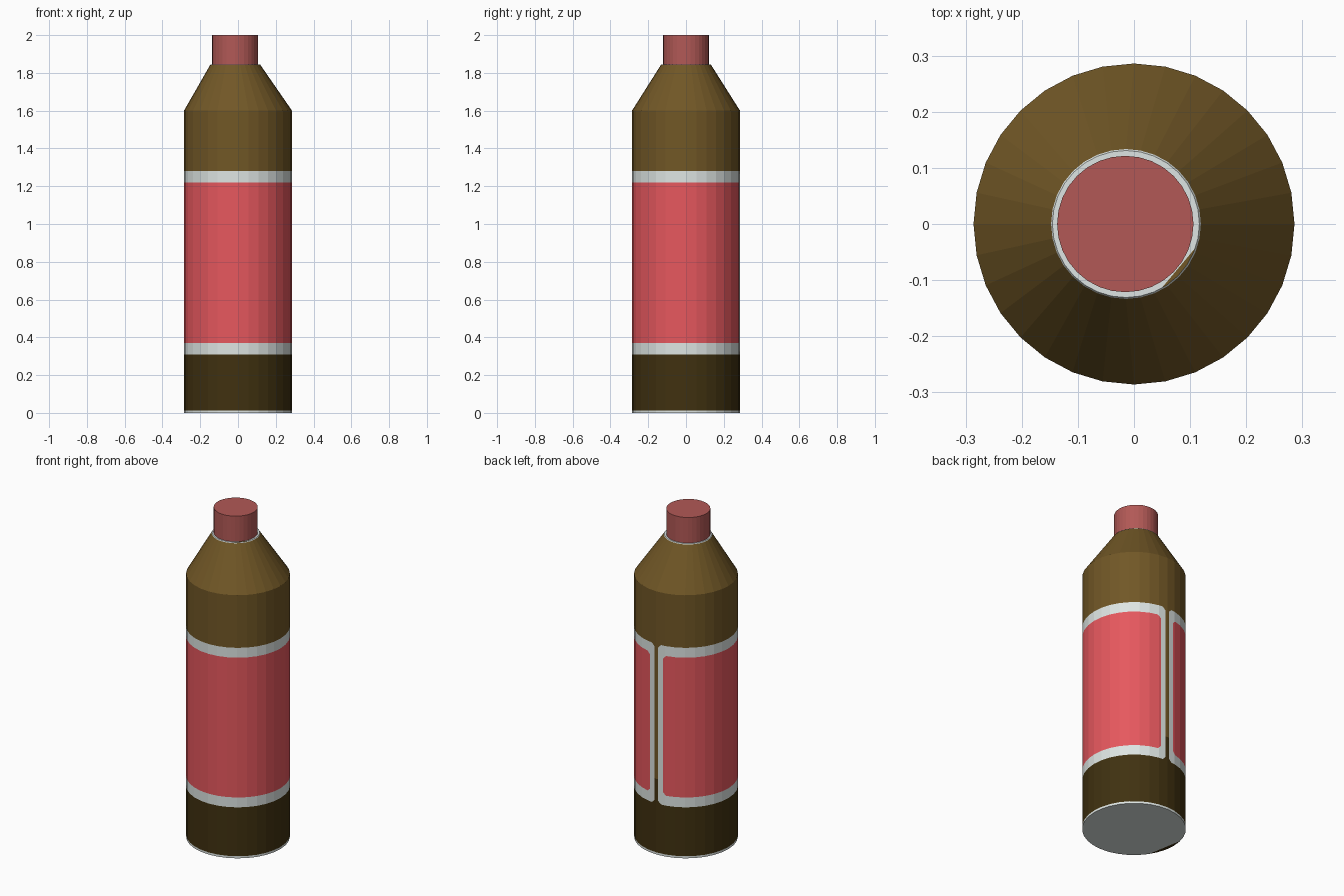
import bpy, bmesh, math
from mathutils import Vector

if "Cube" in bpy.data.objects:
    bpy.data.objects.remove(bpy.data.objects["Cube"])

N = 32
R, R_TOP, R_CAP = 0.286, 0.131, 0.1215
Z_SH, Z_NECK, Z_TOP = 1.6, 1.845, 2.0
OFF = -0.0145                                  # neck leans slightly to -x
LAB_LO, LAB_HI, BORDER_Z = 0.31, 1.28, 0.06    # label height range, white border
GAP, BORDER_X, CH = 0.0125, 0.031, 0.018       # back seam half-gap, side border, corner cut
Z_DARK, Z_RIM = 0.46, 0.013


def material(name, rgb):
    lin = [((c / 255 + 0.055) / 1.055) ** 2.4 for c in rgb]
    m = bpy.data.materials.new(name)
    m.diffuse_color = (*lin, 1)
    m.use_nodes = True
    m.node_tree.nodes["Principled BSDF"].inputs["Base Color"].default_value = m.diffuse_color
    return m


mats = [material("brown", (113, 87, 38)), material("dark_brown", (64, 49, 16)),
        material("white", (222, 229, 227)), material("label_red", (230, 88, 94)),
        material("cap_red", (178, 89, 86))]
BROWN, DARK, WHITE, RED, CAP = range(5)


def lathe(rings):
    """Closed stack of N-sided rings given as (radius, z, x centre)."""
    bm = bmesh.new()
    loops = [[bm.verts.new((x + r * math.cos(2 * math.pi * i / N),
                            r * math.sin(2 * math.pi * i / N), z)) for i in range(N)]
             for r, z, x in rings]
    for a, b in zip(loops, loops[1:]):
        for i in range(N):
            j = (i + 1) % N
            bm.faces.new((a[i], a[j], b[j], b[i]))
    bm.faces.new(loops[0][::-1])
    bm.faces.new(loops[-1])
    bm.normal_update()
    return bm


def cut(bm, co, no, test=lambda f: True):
    faces = [f for f in bm.faces if test(f)]
    geom = list({e for f in faces for e in f.edges} | {v for f in faces for v in f.verts}) + faces
    bmesh.ops.bisect_plane(bm, geom=geom, dist=1e-5, plane_co=co, plane_no=no)


def finish(bm, name):
    bm.normal_update()
    me = bpy.data.meshes.new(name)
    for m in mats:
        me.materials.append(m)
    bm.to_mesh(me)
    bm.free()
    bpy.context.collection.objects.link(bpy.data.objects.new(name, me))


def direction(deg):
    return Vector((math.cos(math.radians(deg)), math.sin(math.radians(deg)), 0))


# bottle body with leaning shoulder
bm = lathe([(R, 0, 0), (R, Z_SH, 0), (R_TOP, Z_NECK, OFF)])
bot_dir, bot_d = direction(190), R * math.cos(math.radians(23))
top_dir, top_d = direction(-40), R_TOP * math.cos(math.radians(21))
top_c = Vector((OFF, 0, 0))
cut(bm, bot_dir * bot_d, bot_dir, lambda f: f.normal.z < -0.9)
cut(bm, top_c + top_dir * top_d, top_dir, lambda f: f.normal.z > 0.9)

# colour boundaries by height
side = lambda f: abs(f.normal.z) < 0.9
for z in (Z_RIM, LAB_LO, LAB_LO + BORDER_Z, Z_DARK, LAB_HI - BORDER_Z, LAB_HI, Z_NECK - 0.004):
    cut(bm, (0, 0, z), (0, 0, 1), side)


# label edges and clipped corners along the back seam
def seam(f):
    c = f.calc_center_median()
    return side(f) and c.y > 0 and abs(c.x) < 0.09 and LAB_LO < c.z < LAB_HI


for s in (-1, 1):
    for inset_x, inset_z in ((GAP, 0), (GAP + BORDER_X, BORDER_Z)):
        cut(bm, (s * inset_x, 0, 0), (1, 0, 0), seam)
        for z, t in ((LAB_LO + inset_z, 1), (LAB_HI - inset_z, -1)):
            cut(bm, (s * (inset_x + CH), 0, z), (s, 0, t),
                lambda f: seam(f) and f.calc_center_median().x * s > 0)


def in_label(c, inset_x, inset_z):
    dx = abs(c.x) - inset_x if c.y > 0 else 1
    dz = min(c.z - LAB_LO, LAB_HI - c.z) - inset_z
    return dx > 0 and dz > 0 and dx + dz > CH


bm.normal_update()
for f in bm.faces:
    c = f.calc_center_median()
    if f.normal.z < -0.9:
        k = DARK if c.dot(bot_dir) > bot_d else WHITE
    elif f.normal.z > 0.9:
        k = BROWN if (c - top_c).dot(top_dir) > top_d else WHITE
    elif c.z < Z_RIM or c.z > Z_NECK - 0.004:
        k = WHITE
    elif in_label(c, GAP + BORDER_X, BORDER_Z):
        k = RED
    elif in_label(c, GAP, 0):
        k = WHITE
    else:
        k = DARK if c.z < Z_DARK else BROWN
    f.material_index = k
finish(bm, "bottle_body")

# cap
bm = lathe([(R_CAP, Z_NECK, OFF - 0.001), (R_CAP, Z_TOP, OFF - 0.001)])
for f in bm.faces:
    f.material_index = CAP
finish(bm, "cap")
